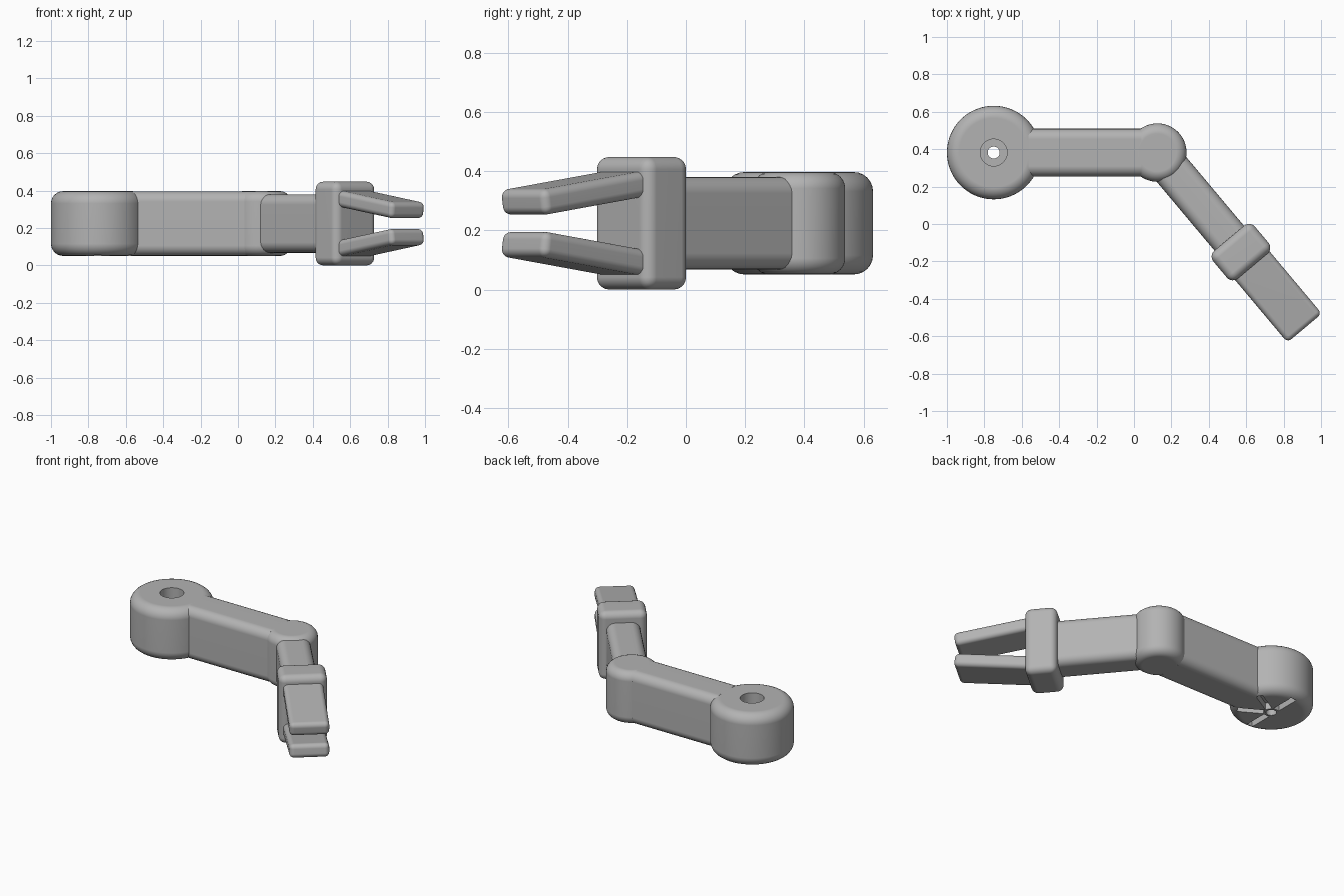
import bpy, bmesh
from math import radians
from mathutils import Matrix, Vector

old = bpy.data.objects.get("Cube")
if old:
    bpy.data.objects.remove(old, do_unlink=True)

grey = bpy.data.materials.new("matte_grey")
grey.use_nodes = True
grey.diffuse_color = (0.45, 0.45, 0.45, 1)
grey.node_tree.nodes["Principled BSDF"].inputs["Base Color"].default_value = grey.diffuse_color

MID = 0.224                              # height of the arm's centre line
SHOULDER = Vector((-0.75, 0.382, MID))
ELBOW = Vector((0.125, 0.382, MID))
FOREARM = Matrix.Translation(ELBOW) @ Matrix.Rotation(radians(-50), 4, 'Z')


def finish(name, bm, frame):
    bm.transform(frame)
    bmesh.ops.recalc_face_normals(bm, faces=bm.faces[:])
    mesh = bpy.data.meshes.new(name)
    bm.to_mesh(mesh)
    bm.free()
    mesh.materials.append(grey)
    obj = bpy.data.objects.new(name, mesh)
    bpy.context.collection.objects.link(obj)
    return obj


def round_edges(bm, edges, radius):
    if radius:
        bmesh.ops.bevel(bm, geom=edges, offset=radius, segments=6,
                        profile=0.5, affect='EDGES')


def box(name, frame, size, radius=0, lengthwise=False):
    bm = bmesh.new()
    bmesh.ops.create_cube(bm, size=1)
    bmesh.ops.scale(bm, vec=size, verts=bm.verts)
    edges = [e for e in bm.edges if not lengthwise
             or abs(e.verts[0].co.x - e.verts[1].co.x) > 0.01]
    round_edges(bm, edges, radius)
    return finish(name, bm, frame)


def drum(name, centre, radius, height, bevel=0, sides=64):
    bm = bmesh.new()
    bmesh.ops.create_cone(bm, cap_ends=True, segments=sides,
                          radius1=radius, radius2=radius, depth=height)
    rims = [e for e in bm.edges if any(len(f.verts) > 4 for f in e.link_faces)]
    round_edges(bm, rims, bevel)
    return finish(name, bm, Matrix.Translation(centre))


def cut(obj, cutter):
    mod = obj.modifiers.new("cut", 'BOOLEAN')
    mod.operation, mod.solver, mod.object = 'DIFFERENCE', 'EXACT', cutter
    bpy.context.view_layer.objects.active = obj
    bpy.ops.object.modifier_apply(modifier=mod.name)
    bpy.data.objects.remove(cutter, do_unlink=True)


def place(x, z=0, tilt=0):
    return FOREARM @ Matrix.Translation((x, 0, z)) @ Matrix.Rotation(tilt, 4, 'Y')


# Shoulder drum with a stepped screw hole
shoulder = drum("shoulder", SHOULDER, 0.25, 0.346, 0.065, 96)
cut(shoulder, drum("screw_hole", SHOULDER, 0.032, 1, sides=32))
cut(shoulder, drum("screw_recess", SHOULDER + Vector((0, 0, 0.15)), 0.072, 0.3, sides=48))

# Six radial slots underneath
for i in range(6):
    turn = Matrix.Rotation(radians(30 + 60 * i), 4, 'Z')
    frame = Matrix.Translation(SHOULDER) @ turn @ Matrix.Translation((0.125, 0, -0.173))
    cut(shoulder, box("slot", frame, (0.16, 0.042, 0.09)))

# Upper arm and elbow
upper_start, upper_end = -0.565, 0.04
upper_mid = Vector(((upper_start + upper_end) / 2, SHOULDER.y, MID))
upper_arm = box("upper_arm", Matrix.Translation(upper_mid),
                (upper_end - upper_start, 0.255, 0.345), 0.055, True)
elbow = drum("elbow", ELBOW, 0.156, 0.346, 0.055)

# Forearm and wrist block
forearm = box("forearm", place(0.34), (0.68, 0.206, 0.313), 0.055, True)
wrist = box("wrist", place(0.695), (0.195, 0.29, 0.448), 0.042)

# Pair of gripper fingers, closing toward the tip
parts = [shoulder, upper_arm, elbow, forearm, wrist]
for side, name in ((1, "upper_finger"), (-1, "lower_finger")):
    parts.append(box(name, place(0.975, side * 0.104, side * radians(8)),
                     (0.5, 0.24, 0.087), 0.028))

# Smooth rounded edges, keeping the flats flat
bpy.ops.object.select_all(action='DESELECT')
for obj in parts:
    obj.select_set(True)
bpy.context.view_layer.objects.active = shoulder
bpy.ops.object.shade_smooth_by_angle(angle=radians(30))
for obj in parts:
    mod = obj.modifiers.new("flat_normals", 'WEIGHTED_NORMAL')
    mod.keep_sharp = True
